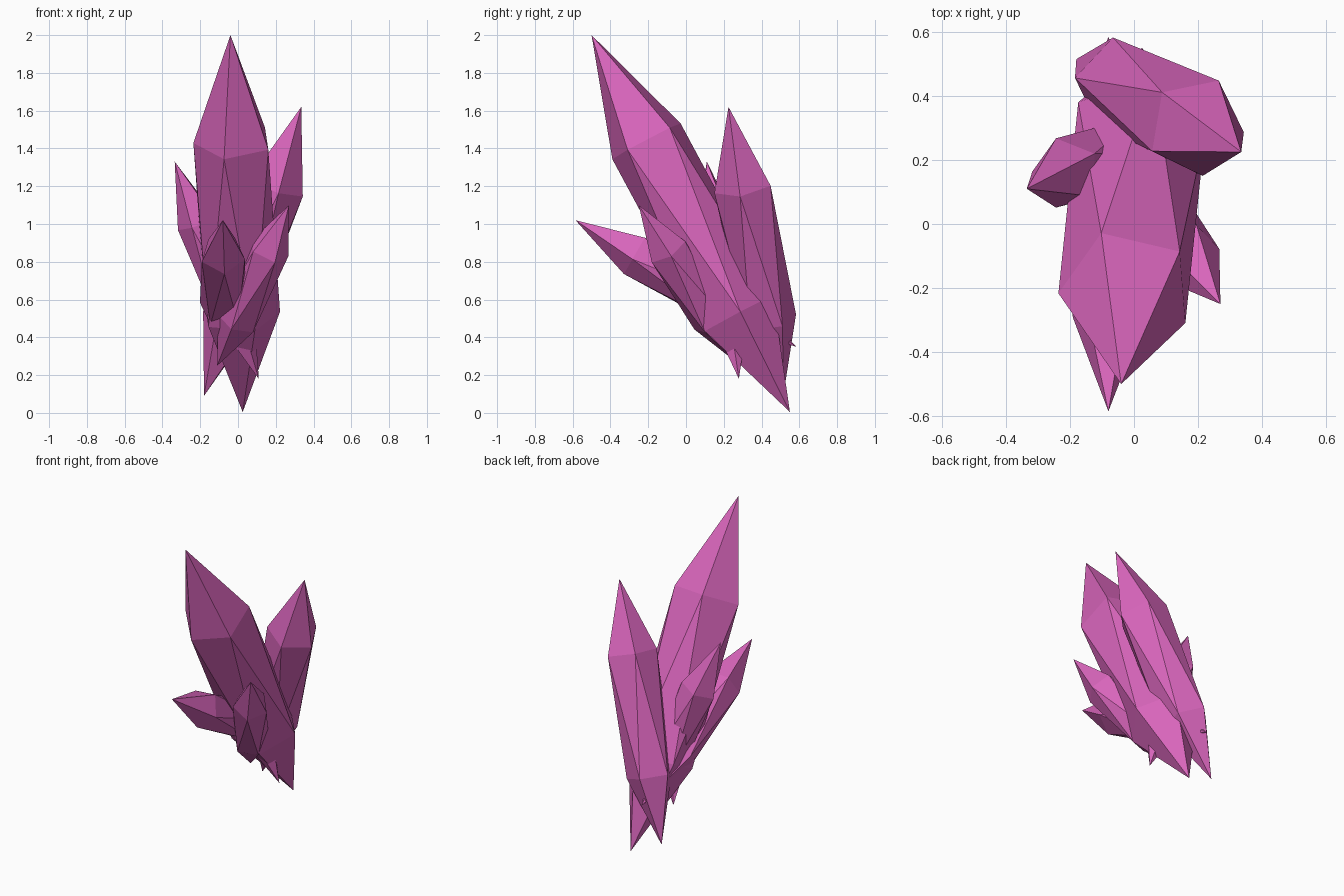
import bpy, bmesh, math
from mathutils import Vector

if "Cube" in bpy.data.objects:
    bpy.data.objects.remove(bpy.data.objects["Cube"])

mat = bpy.data.materials.new("pink_crystal")
mat.diffuse_color = (0.69, 0.13, 0.50, 1)
mat.use_nodes = True
mat.node_tree.nodes["Principled BSDF"].inputs["Base Color"].default_value = mat.diffuse_color


def crystal(name, tip, base, upper, lower, phase, sides=5):
    """Double-pointed shard: two half-step twisted rings; upper/lower = (fraction along axis, radius)."""
    tip, base = Vector(tip), Vector(base)
    axis = (tip - base).normalized()
    u = Vector((1, 0, 0))
    u = (u - axis * u.dot(axis)).normalized()
    v = axis.cross(u)
    bm = bmesh.new()

    def ring(spec, start):
        centre = base.lerp(tip, spec[0])
        angles = [math.radians(start + 360 * i / sides) for i in range(sides)]
        return [bm.verts.new(centre + spec[1] * (u * math.cos(a) + v * math.sin(a))) for a in angles]

    top, bottom = bm.verts.new(tip), bm.verts.new(base)
    hi, lo = ring(upper, phase), ring(lower, phase + 180 / sides)
    for i in range(sides):
        j = (i + 1) % sides
        bm.faces.new((hi[i], hi[j], top))
        bm.faces.new((lo[i], hi[j], hi[i]))
        bm.faces.new((lo[i], lo[j], hi[j]))
        bm.faces.new((lo[j], lo[i], bottom))
    bmesh.ops.recalc_face_normals(bm, faces=bm.faces)
    me = bpy.data.meshes.new(name)
    bm.to_mesh(me)
    bm.free()
    me.materials.append(mat)
    bpy.context.collection.objects.link(bpy.data.objects.new(name, me))


# Two large shards
crystal("main_crystal", (-0.04, -0.50, 2.00), (0.025, 0.55, 0.005), (0.72, 0.215), (0.26, 0.215), -32)
crystal("back_crystal", (0.335, 0.225, 1.62), (-0.18, 0.515, 0.09), (0.725, 0.16), (0.26, 0.148), -10)
# Three small shards around the front and sides
crystal("front_crystal", (-0.08, -0.585, 1.02), (-0.08, 0.585, 0.35), (0.73, 0.12), (0.31, 0.125), -86)
crystal("right_crystal", (0.27, -0.25, 1.10), (-0.11, 0.29, 0.25), (0.72, 0.11), (0.28, 0.11), 0)
crystal("left_crystal", (-0.335, 0.11, 1.33), (0.11, 0.28, 0.18), (0.72, 0.115), (0.30, 0.115), 36)
